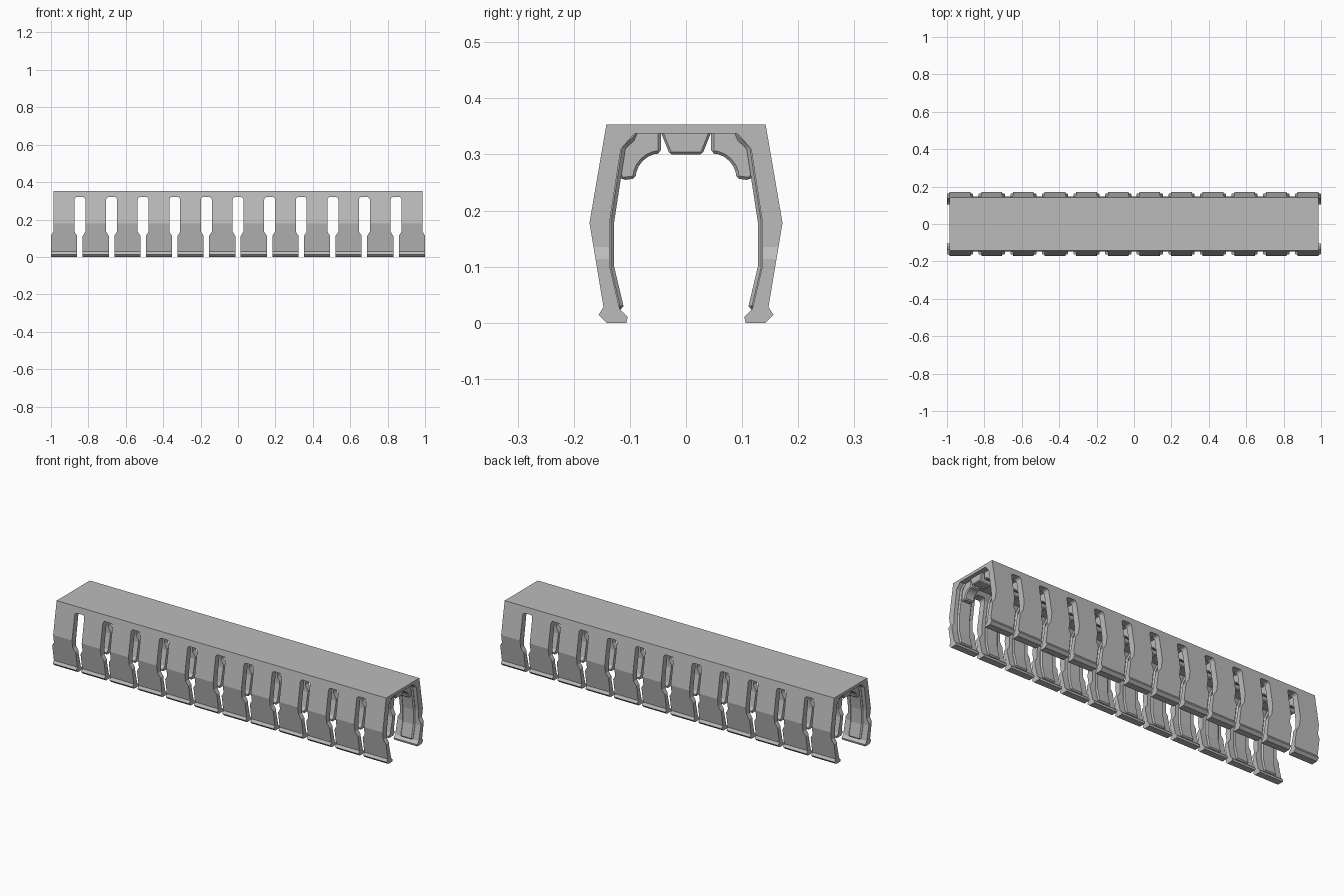
import bpy, bmesh, math

cube = bpy.data.objects.get("Cube")
if cube:
    bpy.data.objects.remove(cube, do_unlink=True)

PITCH, FINGERS = 0.169, 12
FIRST = -PITCH * (FINGERS - 1) / 2

grey = bpy.data.materials.new("light grey plastic")
COLOUR = (0.5, 0.5, 0.5, 1)
grey.diffuse_color = COLOUR
grey.use_nodes = True
grey.node_tree.nodes["Principled BSDF"].inputs["Base Color"].default_value = COLOUR


def add_prism(bm, points, axis, lo, hi):
    """Extrude a 2D outline along x (points are y, z) or y (points are x, z)."""
    place = (lambda p, d: (d, p[0], p[1])) if axis == "x" else (lambda p, d: (p[0], d, p[1]))
    face = bm.faces.new([bm.verts.new(place(p, lo)) for p in points])
    out = bmesh.ops.extrude_face_region(bm, geom=[face])
    verts = [v for v in out["geom"] if isinstance(v, bmesh.types.BMVert)]
    bmesh.ops.translate(bm, verts=verts, vec=(hi - lo, 0, 0) if axis == "x" else (0, hi - lo, 0))


def finish(name, bm):
    bmesh.ops.recalc_face_normals(bm, faces=bm.faces[:])
    mesh = bpy.data.meshes.new(name)
    bm.to_mesh(mesh)
    bm.free()
    mesh.materials.append(grey)
    obj = bpy.data.objects.new(name, mesh)
    bpy.context.scene.collection.objects.link(obj)
    return obj


def mirrored(half):
    return half + [(-a, b) for a, b in reversed(half)]


# Channel: roof, kinked walls and snap-in feet as one long profile
outer = [(0.142, 0.353), (0.172, 0.178), (0.147, 0.028), (0.156, 0.014), (0.142, 0)]
inner_wall = [(0.118, 0.024), (0.136, 0.1), (0.136, 0.18), (0.116, 0.31), (0.092, 0.337)]
bm = bmesh.new()
add_prism(bm, mirrored(outer + [(0.106, 0), (0.104, 0.01)] + inner_wall)[::-1], "x", -1, 1)
channel = finish("slotted_channel", bm)

# Cutters: rounded slots, wide above and narrow between the feet, plus end trims
WIDE, NARROW, TOP, R = 0.029, 0.0145, 0.32, 0.014
slot = [(NARROW, -0.1), (NARROW, 0.112), (WIDE, 0.135)]
slot += [(WIDE - R + R * math.cos(t * math.pi / 8), TOP - R + R * math.sin(t * math.pi / 8))
         for t in range(5)]
bm = bmesh.new()
for i in range(FINGERS - 1):
    centre = FIRST + PITCH * (i + 0.5)
    add_prism(bm, [(centre + x, z) for x, z in mirrored(slot)], "y", -0.4, 0.4)
for side in (-1, 1):
    trim = [(1.02, 0.08), (0.987, 0.135), (0.987, 0.5), (1.02, 0.5)]
    add_prism(bm, [(side * x, z) for x, z in trim], "y", -0.4, 0.4)
cutter = finish("slot_cutter", bm)
cutter.hide_render = True

cut = channel.modifiers.new("slots", "BOOLEAN")
cut.object, cut.operation, cut.solver = cutter, "DIFFERENCE", "EXACT"
bpy.context.view_layer.update()
graph = bpy.context.evaluated_depsgraph_get()
cut_mesh = bpy.data.meshes.new_from_object(channel.evaluated_get(graph))
channel.modifiers.clear()
channel.data = cut_mesh
bpy.data.objects.remove(cutter, do_unlink=True)


def finger_part(name, points, half_width, chamfer, mirror=True):
    """Chamfered piece repeated on every finger and on both walls."""
    bm = bmesh.new()
    add_prism(bm, points, "x", FIRST - half_width, FIRST + half_width)
    obj = finish(name, bm)
    bevel = obj.modifiers.new("chamfer", "BEVEL")
    bevel.width, bevel.segments, bevel.limit_method = chamfer, 1, "ANGLE"
    bevel.angle_limit = math.radians(40)
    if mirror:
        both = obj.modifiers.new("both_walls", "MIRROR")
        both.use_axis = (False, True, False)
    row = obj.modifiers.new("row", "ARRAY")
    row.count, row.use_relative_offset, row.use_constant_offset = FINGERS, False, True
    row.constant_offset_displace = (PITCH, 0, 0)
    return obj


# Stiffening rib down the inside of each finger
rib = [(y - 0.008, z) for y, z in inner_wall[:4]] + [(0.088, 0.329), (0.088, 0.345)]
rib += [(y + 0.012, z) for y, z in reversed(inner_wall[:4])]
finger_part("inner_rib", rib, 0.037, 0.007)

# Concave corner gusset between wall and roof
arc = [(0.045 + 0.045 * math.sin(t * math.pi / 12), 0.257 + 0.045 * math.cos(t * math.pi / 12))
       for t in range(7)]
gusset = [(0.045, 0.342)] + arc + [(0.113, 0.254), (0.128, 0.27), (0.12, 0.315), (0.096, 0.342)]
finger_part("corner_gusset", gusset, 0.028, 0.005)

# Tapered boss under the middle of the roof
finger_part("roof_boss", mirrored([(0.046, 0.342), (0.029, 0.3)]), 0.037, 0.004, mirror=False)
